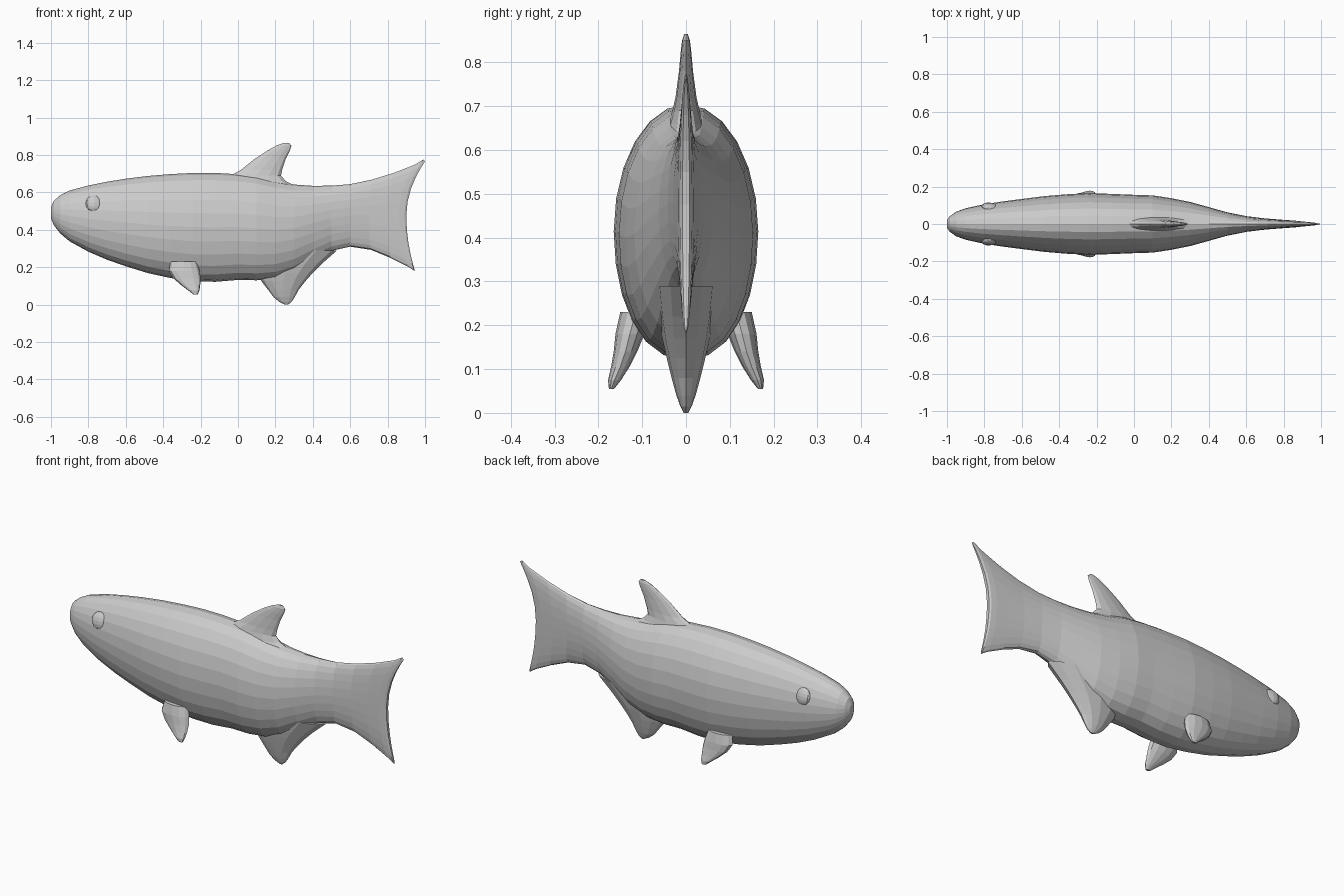
import bpy, bmesh
from math import cos, sin, pi

if "Cube" in bpy.data.objects:
    bpy.data.objects.remove(bpy.data.objects["Cube"])


def loft(name, rings):
    """Skin a list of closed rings; each ring starts at one end of its long axis."""
    bm = bmesh.new()
    vs = [[bm.verts.new(p) for p in r] for r in rings]
    n = len(vs[0])
    for a, b in zip(vs, vs[1:]):
        for i in range(n):
            j = (i + 1) % n
            bm.faces.new((a[i], a[j], b[j], b[i]))
    # strip caps pair both flanks, so curved ends close cleanly
    for r in (vs[0], vs[-1]):
        bm.faces.new((r[0], r[1], r[n - 1]))
        for i in range(1, n // 2 - 1):
            bm.faces.new((r[i], r[i + 1], r[n - i - 1], r[n - i]))
        h = n // 2
        bm.faces.new((r[h - 1], r[h], r[h + 1]))
    bmesh.ops.recalc_face_normals(bm, faces=bm.faces)
    me = bpy.data.meshes.new(name)
    bm.to_mesh(me)
    bm.free()
    ob = bpy.data.objects.new(name, me)
    bpy.context.collection.objects.link(ob)
    return ob


def body_ring(x, zb, zt, hw, up=0, down=0, n=24):
    """Upright oval; up/down sweep the top and bottom backwards for the tail fork."""
    ring = []
    for i in range(n):
        t, s = cos(2 * pi * i / n), sin(2 * pi * i / n)
        w = abs(s) ** (0.85 if t < 0 else 1.0) * (1 if s > 0 else -1)
        if i in (0, n // 2):
            w = 0
        sweep = (up if t > 0 else down) * t * t
        ring.append((x + sweep, hw * w, (zb + zt) / 2 + (zt - zb) / 2 * t))
    return ring


def fin(name, sections, n=12):
    """Fin from level oval sections: z, front x, back x, half thickness, centre y."""
    rings = []
    for z, x0, x1, hw, y in sections:
        rings.append([((x0 + x1) / 2 + (x1 - x0) / 2 * cos(2 * pi * i / n),
                       y + hw * sin(2 * pi * i / n), z) for i in range(n)])
    return loft(name, rings)


# Body flowing into the forked tail
loft("body_and_tail", [body_ring(*s) for s in [
    (-1.0, .46, .52, .02), (-.985, .425, .555, .042), (-.95, .38, .585, .066),
    (-.90, .338, .61, .084), (-.80, .283, .637, .106), (-.70, .24, .657, .121),
    (-.60, .205, .673, .134), (-.48, .168, .688, .149), (-.36, .142, .698, .159),
    (-.24, .124, .704, .165), (-.12, .122, .704, .161), (0, .132, .697, .156),
    (.10, .13, .685, .153), (.20, .14, .66, .138), (.30, .175, .642, .118),
    (.40, .235, .635, .09), (.50, .288, .636, .062), (.60, .31, .644, .042),
    (.70, .293, .668, .03, .015, .01), (.79, .25, .705, .023, .045, .025),
    (.86, .205, .748, .018, .085, .045), (.89, .18, .775, .014, .10, .053),
    (.90, .185, .765, .008, .10, .045)]])

# Dorsal fin
fin("dorsal_fin", [(z, a, b, w, 0) for z, a, b, w in [
    (.62, -.10, .34, .05), (.66, -.07, .255, .04), (.69, -.04, .23, .031),
    (.72, .015, .236, .024), (.78, .09, .256, .016), (.825, .16, .278, .012),
    (.85, .205, .286, .009), (.865, .245, .272, .004)]])

# Anal fin
fin("anal_fin", [(z, a, b, w, 0) for z, a, b, w in [
    (.29, .08, .53, .07), (.22, .09, .45, .062), (.17, .10, .40, .054),
    (.125, .125, .36, .044), (.08, .16, .325, .033), (.04, .19, .303, .022),
    (.015, .22, .287, .013), (0, .25, .268, .005)]])

# Paired lower fins and eyes
for side, tag in ((1, "left"), (-1, "right")):
    fin("lower_fin_" + tag, [(z, a, b, w, side * y) for z, a, b, w, y in [
        (.23, -.36, -.22, .035, .115), (.18, -.37, -.205, .033, .128),
        (.14, -.345, -.2, .027, .138), (.105, -.305, -.202, .021, .15),
        (.075, -.265, -.206, .015, .163), (.055, -.24, -.215, .006, .17)]])
    bpy.ops.mesh.primitive_uv_sphere_add(
        segments=12, ring_count=8, radius=1, location=(-.77, side * .09, .54))
    eye = bpy.context.object
    eye.name = "eye_" + tag
    eye.scale = (.045, .022, .045)
    eye.rotation_euler = (side * .25, 0, side * -.12)
